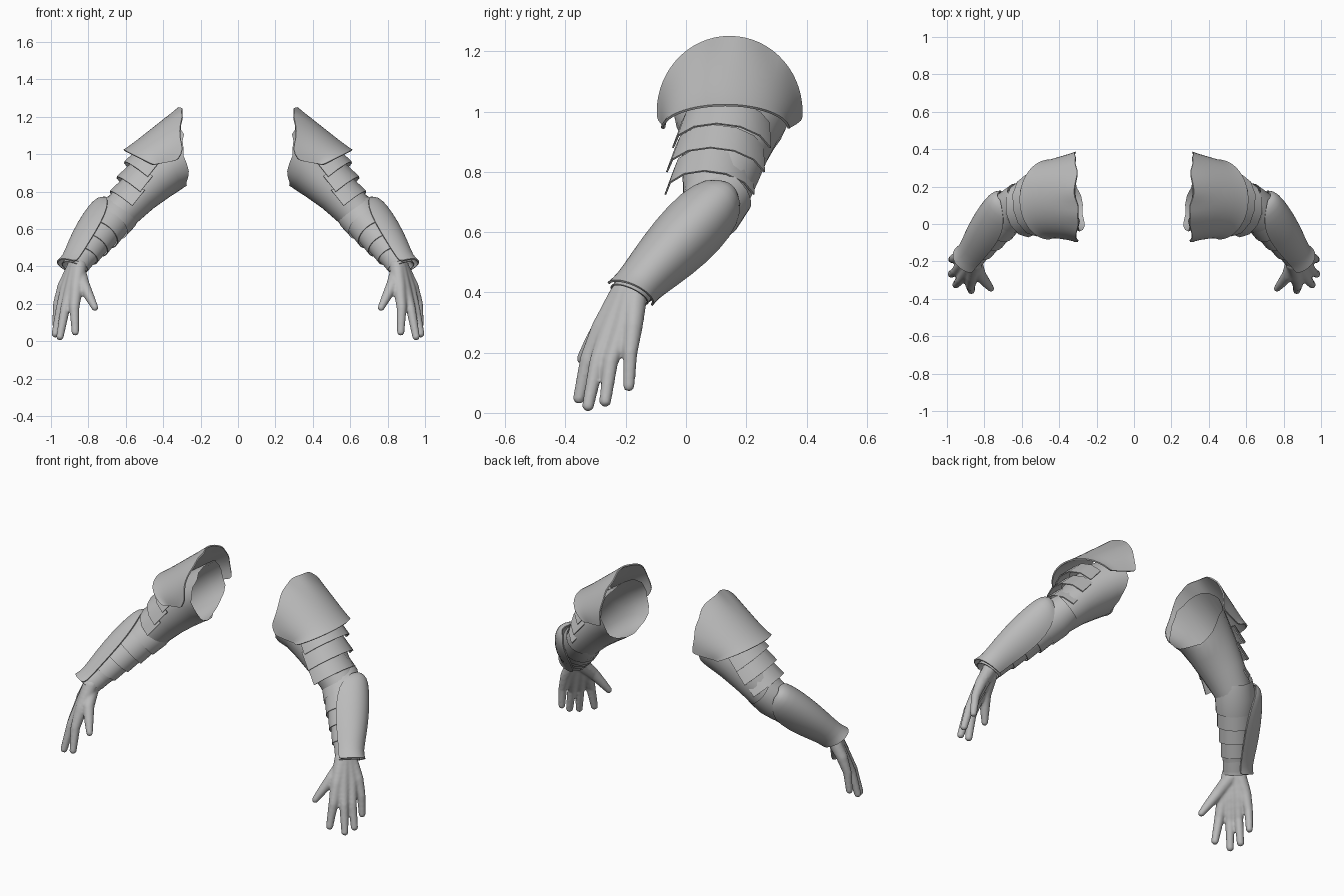
import bpy, bmesh, random
from math import sin, cos, radians
from mathutils import Vector

random.seed(4)
cube = bpy.data.objects.get("Cube")
if cube:
    bpy.data.objects.remove(cube, do_unlink=True)

steel = bpy.data.materials.new("plain grey")
steel.use_nodes = True
GREY = (0.5, 0.5, 0.5, 1)
steel.diffuse_color = GREY
steel.node_tree.nodes["Principled BSDF"].inputs["Base Color"].default_value = GREY


def finish(name, bm, thickness=0, subdivide=0, voxel=0):
    """Turn a bmesh into a part mirrored to both arms."""
    mesh = bpy.data.meshes.new(name)
    bmesh.ops.recalc_face_normals(bm, faces=bm.faces)
    for face in bm.faces:
        face.smooth = True
    bm.to_mesh(mesh)
    bm.free()
    mesh.materials.append(steel)
    obj = bpy.data.objects.new(name, mesh)
    bpy.context.collection.objects.link(obj)
    if voxel:
        remesh = obj.modifiers.new("Blend", 'REMESH')
        remesh.mode = 'VOXEL'
        remesh.voxel_size = voxel
        remesh.use_smooth_shade = True
        smooth = obj.modifiers.new("Relax", 'SMOOTH')
        smooth.factor = 0.5
        smooth.iterations = 4
    if subdivide:
        obj.modifiers.new("Round", 'SUBSURF').levels = subdivide
        obj.modifiers["Round"].render_levels = subdivide
    if thickness:
        solid = obj.modifiers.new("Plate", 'SOLIDIFY')
        solid.thickness = thickness
        solid.offset = 0
    if not voxel:
        obj.modifiers.new("Creases", 'EDGE_SPLIT').split_angle = radians(40)
    obj.modifiers.new("Other arm", 'MIRROR').use_mirror_merge = False
    return obj


def loft(name, stations, yaw=0, roll=0, segments=24, ragged=0, **kw):
    """Skin arcs along a limb; station = centre, pitch, outer radius, side radius, half angle."""
    bm = bmesh.new()
    yaw, roll = radians(yaw), radians(roll)
    level = Vector((-sin(yaw), cos(yaw), 0))
    closed = stations[0][4] == 180
    rings = []
    for k, (centre, pitch, r_out, r_side, half) in enumerate(stations):
        p = radians(pitch)
        up = Vector((sin(p) * cos(yaw), sin(p) * sin(yaw), cos(p)))
        along = Vector((cos(p) * cos(yaw), cos(p) * sin(yaw), -sin(p)))
        out = up * cos(roll) + level * sin(roll)
        side = level * cos(roll) - up * sin(roll)
        ring = []
        for i in range(segments if closed else segments + 1):
            a = radians(half) * (2 * i / segments - 1)
            co = Vector(centre) + out * r_out * cos(a) + side * r_side * sin(a)
            if k == 0 and ragged:
                co += along * random.uniform(-ragged, ragged)
            ring.append(bm.verts.new(co))
        rings.append(ring)
    for a, b in zip(rings, rings[1:]):
        n = len(a)
        for i in range(n if closed else n - 1):
            j = (i + 1) % n
            bm.faces.new((a[i], a[j], b[j], b[i]))
    return finish(name, bm, **kw)


# Upper arm sleeve, open at the shoulder
loft("upper_arm_sleeve", [
    ((.305, .15, .99), 5, .165, .19, 180),
    ((.37, .145, .94), 25, .145, .165, 180),
    ((.45, .13, .87), 40, .13, .145, 180),
    ((.53, .115, .79), 45, .112, .128, 180),
    ((.60, .10, .72), 43, .105, .11, 180),
    ((.65, .08, .67), 40, .10, .10, 180)], yaw=-8, ragged=.014)

# Domed shoulder plate with a flared lower lip
loft("shoulder_plate", [
    ((.305, .145, 1.0), 0, .25, .24, 96),
    ((.335, .145, .985), 14, .215, .23, 95),
    ((.40, .14, .96), 35, .175, .215, 93),
    ((.44, .135, .95), 52, .163, .205, 91),
    ((.45, .13, .94), 63, .18, .212, 90)],
    ragged=.018, segments=16, thickness=.008, subdivide=1)

# Overlapping lames below the shoulder plate
lames = [((.50, .12, .87), .14, .165), ((.54, .10, .79), .14, .165), ((.58, .08, .715), .137, .15)]
for i, (end, r_out, r_side) in enumerate(lames):
    start = Vector(end) - Vector((.62, -.12, -.77)) * .11
    loft(f"arm_lame_{i + 1}", [(start, 50, r_out - .016, r_side - .018, 84),
                               (end, 50, r_out, r_side, 84)],
         yaw=-10, segments=6, thickness=.006)

# Forearm follows a straight line from elbow to wrist
ELBOW, WRIST = Vector((.64, .09, .68)), Vector((.87, -.18, .40))


def on_forearm(t, r_out, r_side, half=180):
    return ELBOW.lerp(WRIST, t), 38 + 20 * max(t, 0) ** 2, r_out, r_side, half


FOREARM = dict(yaw=-50, roll=60)

# Elbow band and stepped forearm bands
loft("elbow_band", [on_forearm(-.2, .095, .09), on_forearm(0, .112, .105),
                    on_forearm(.2, .108, .10)], **FOREARM)
for i in range(4):
    t, r = .17 + .2 * i, .104 - .01 * i
    loft(f"forearm_band_{i + 1}", [on_forearm(t, r - .007, r - .009),
                                   on_forearm(t + .22, r - .006, r - .008)],
         thickness=.005, **FOREARM)
loft("wrist_cuff", [on_forearm(.75, .075, .07), on_forearm(.93, .062, .06),
                    on_forearm(1.03, .068, .066)], thickness=.005, **FOREARM)

# Long rounded bracer on the outside of the forearm
loft("bracer", [
    on_forearm(-.08, .125, .06, 30), on_forearm(-.03, .15, .095, 55),
    on_forearm(.12, .155, .11, 78), on_forearm(.4, .145, .107, 90),
    on_forearm(.7, .118, .09, 95), on_forearm(.93, .088, .075, 100),
    on_forearm(1.02, .098, .082, 100)],
    segments=14, thickness=.008, subdivide=1, **FOREARM)

# Hand: each chain runs wrist, palm, knuckle, tip with a radius
fingers = [
    [(.85, -.21, .40, .042), (.865, -.28, .28, .036), (.875, -.325, .18, .028), (.87, -.355, .05, .021)],
    [(.86, -.20, .40, .042), (.89, -.25, .28, .038), (.925, -.295, .17, .027), (.952, -.325, .025, .021)],
    [(.87, -.18, .40, .042), (.915, -.21, .28, .037), (.95, -.25, .17, .026), (.977, -.268, .04, .021)],
    [(.875, -.165, .40, .04), (.935, -.175, .29, .033), (.965, -.185, .20, .025), (.975, -.19, .09, .020)],
    [(.85, -.20, .37, .04), (.825, -.27, .30, .034), (.79, -.315, .23, .026), (.765, -.345, .18, .019)],
]
bm = bmesh.new()
STEPS = 12
for chain in fingers:
    for a, b in zip(chain, chain[1:]):
        for s in range(STEPS + 1):
            ball = Vector(a).lerp(Vector(b), s / STEPS)
            made = bmesh.ops.create_icosphere(bm, subdivisions=2, radius=ball[3])
            bmesh.ops.translate(bm, verts=made["verts"], vec=ball.xyz)
finish("hand", bm, voxel=.007)
